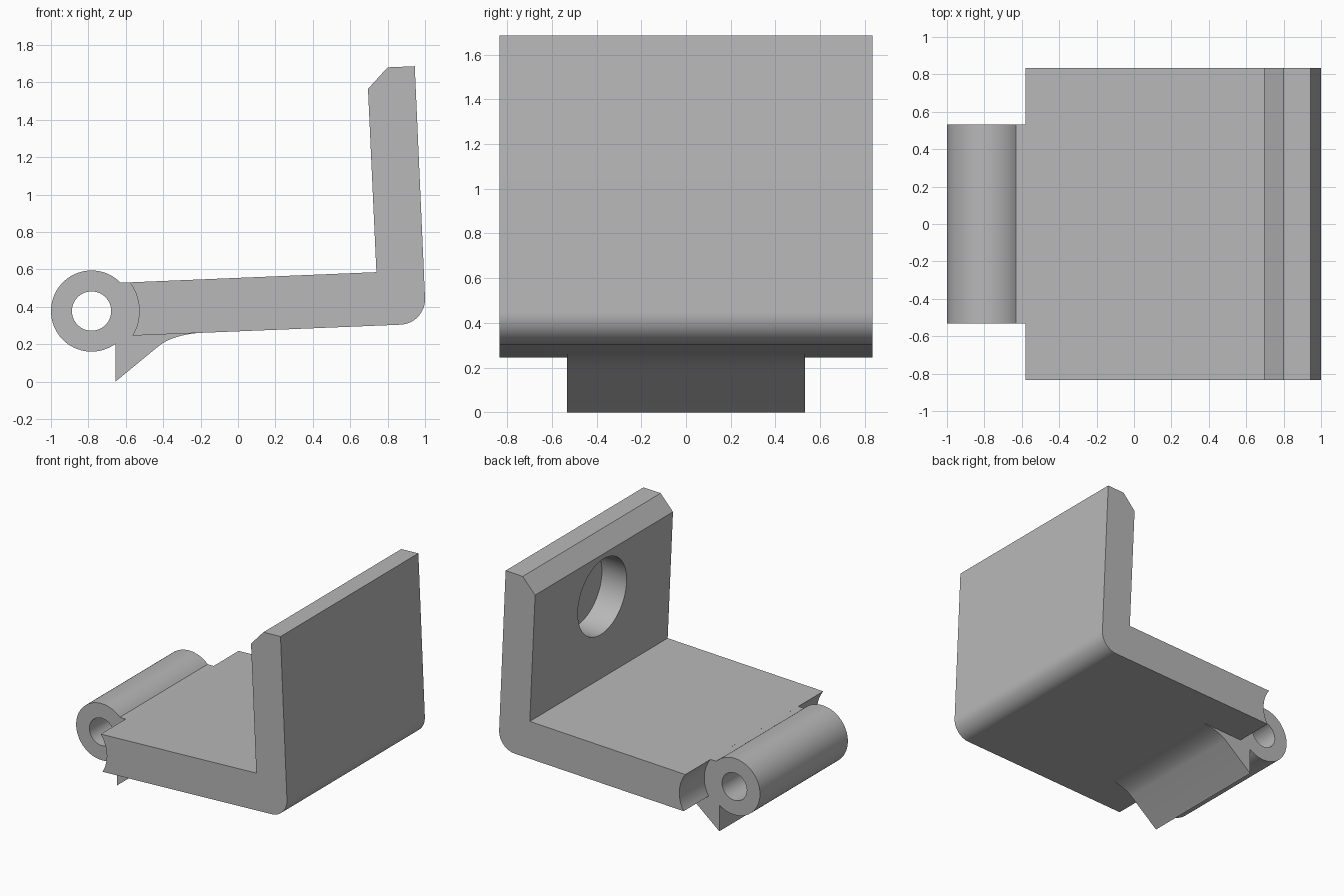
import bpy
import bmesh
from math import cos, sin, radians
from mathutils import Vector

if "Cube" in bpy.data.objects:
    bpy.data.objects.remove(bpy.data.objects["Cube"], do_unlink=True)

grey = bpy.data.materials.new("plain grey")
grey.use_nodes = True
grey.diffuse_color = (0.48, 0.48, 0.48, 1)
grey.node_tree.nodes["Principled BSDF"].inputs["Base Color"].default_value = (0.48, 0.48, 0.48, 1)

PIN = (-0.783, 0.377)  # hinge axis in x, z


def arc(centre, radius, start, end, steps):
    angles = [radians(start + (end - start) * i / steps) for i in range(steps + 1)]
    return [(centre[0] + radius * cos(a), centre[1] + radius * sin(a)) for a in angles]


def curve(a, b, c, steps):
    a, b, c = Vector(a), Vector(b), Vector(c)
    ts = [i / steps for i in range(steps + 1)]
    return [tuple(a * (1 - t) ** 2 + b * 2 * t * (1 - t) + c * t * t) for t in ts]


def extrude(name, outline, half_width):
    """Extrude an x-z outline along y, symmetric about y = 0."""
    bm = bmesh.new()
    face = bm.faces.new([bm.verts.new((x, -half_width, z)) for x, z in outline])
    result = bmesh.ops.extrude_face_region(bm, geom=[face])
    moved = [v for v in result["geom"] if isinstance(v, bmesh.types.BMVert)]
    bmesh.ops.translate(bm, verts=moved, vec=(0, 2 * half_width, 0))
    bmesh.ops.recalc_face_normals(bm, faces=bm.faces)
    mesh = bpy.data.meshes.new(name)
    bm.to_mesh(mesh)
    bm.free()
    obj = bpy.data.objects.new(name, mesh)
    bpy.context.collection.objects.link(obj)
    mesh.materials.append(grey)
    return obj


def cylinder(name, radius, depth, location, tilt):
    bpy.ops.mesh.primitive_cylinder_add(vertices=64, radius=radius, depth=depth,
                                        location=location, rotation=tilt)
    obj = bpy.context.object
    obj.name = name
    obj.data.materials.append(grey)
    return obj


def combine(target, tool, operation):
    mod = target.modifiers.new(tool.name, "BOOLEAN")
    mod.operation = operation
    mod.solver = "EXACT"
    mod.object = tool
    bpy.ops.object.select_all(action="DESELECT")
    bpy.context.view_layer.objects.active = target
    target.select_set(True)
    bpy.ops.object.modifier_apply(modifier=mod.name)
    bpy.data.objects.remove(tool, do_unlink=True)


# L-shaped plate with a scooped hinge end, rounded heel and chamfered lip
plate = arc(PIN, 0.255, 37, -31, 16)
plate += arc((0.863, 0.441), 0.137, -87.5, 2.5, 16)
plate += [(0.945, 1.686), (0.80, 1.68), (0.695, 1.565), (0.74, 0.585)]
bracket = extrude("angle_bracket", plate, 0.835)

# Hinge barrel with its web and pointed stop underneath
hinge = arc(PIN, 0.217, 45, 306, 56)
hinge += [(-0.655, 0.0)]
hinge += curve((-0.42, 0.193), (-0.345, 0.25), (-0.2, 0.261), 10)
hinge += [(-0.2, 0.4), (-0.5, 0.45), (-0.5, 0.53)]
combine(bracket, extrude("hinge_barrel", hinge, 0.532), "UNION")

# Pin bore and blind round pocket in the upright
bore = cylinder("pin_bore", 0.105, 1.4, (PIN[0], 0, PIN[1]), (radians(90), 0, 0))
combine(bracket, bore, "DIFFERENCE")
pocket = cylinder("round_pocket", 0.295, 0.42, (0.71, 0, 1.23), (0, radians(87.5), 0))
combine(bracket, pocket, "DIFFERENCE")

bpy.ops.object.shade_smooth_by_angle(angle=radians(25))
